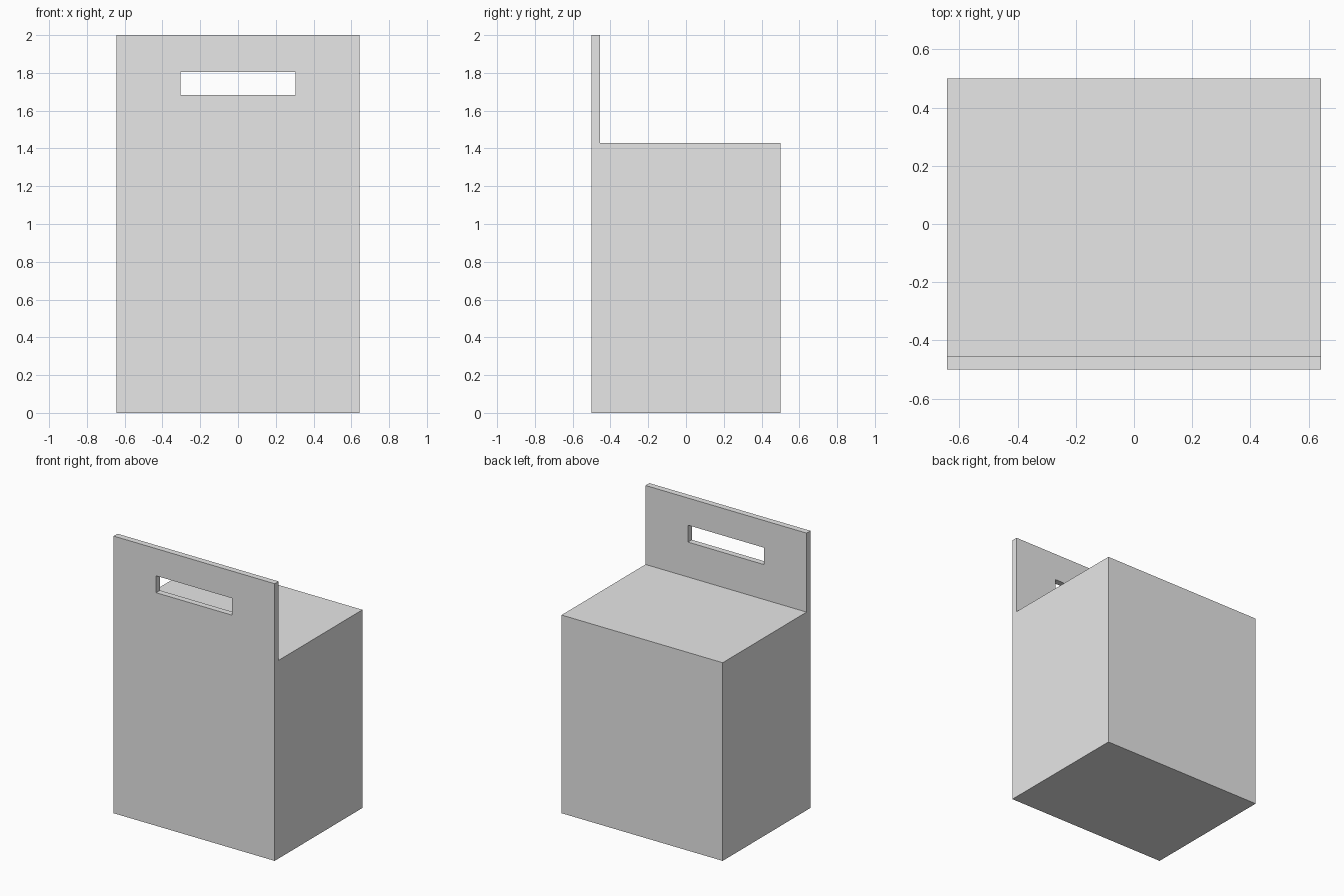
import bpy
import bmesh

old = bpy.data.objects.get("Cube")
if old:
    bpy.data.objects.remove(old, do_unlink=True)

HALF_W, FRONT, BACK = 0.643, -0.5, 0.5
PANEL_BACK, BODY_TOP, TOP = -0.456, 1.43, 2.0

grey = bpy.data.materials.new("plain grey")
grey.use_nodes = True
colour = (0.8, 0.8, 0.8, 1)
grey.diffuse_color = colour
grey.node_tree.nodes["Principled BSDF"].inputs["Base Color"].default_value = colour


def extrude_profile(name, profile, half_width):
    """Extrude a (y, z) profile symmetrically along x."""
    bm = bmesh.new()
    face = bm.faces.new([bm.verts.new((-half_width, y, z)) for y, z in profile])
    new = bmesh.ops.extrude_face_region(bm, geom=[face])["geom"]
    verts = [v for v in new if isinstance(v, bmesh.types.BMVert)]
    bmesh.ops.translate(bm, verts=verts, vec=(2 * half_width, 0, 0))
    bmesh.ops.recalc_face_normals(bm, faces=bm.faces)
    mesh = bpy.data.meshes.new(name)
    bm.to_mesh(mesh)
    bm.free()
    mesh.materials.append(grey)
    obj = bpy.data.objects.new(name, mesh)
    bpy.context.collection.objects.link(obj)
    return obj


# Solid box whose front wall rises into a tall panel
box = extrude_profile("box_with_front_panel", [
    (FRONT, 0), (BACK, 0), (BACK, BODY_TOP),
    (PANEL_BACK, BODY_TOP), (PANEL_BACK, TOP), (FRONT, TOP)], HALF_W)

# Hand slot through the panel
cutter = extrude_profile("hand_slot_cutter", [
    (-0.6, 1.682), (-0.4, 1.682), (-0.4, 1.804), (-0.6, 1.804)], 0.304)
cutter.hide_render = True
cutter.hide_set(True)

slot = box.modifiers.new("hand_slot", "BOOLEAN")
slot.operation = "DIFFERENCE"
slot.solver = "EXACT"
slot.object = cutter
